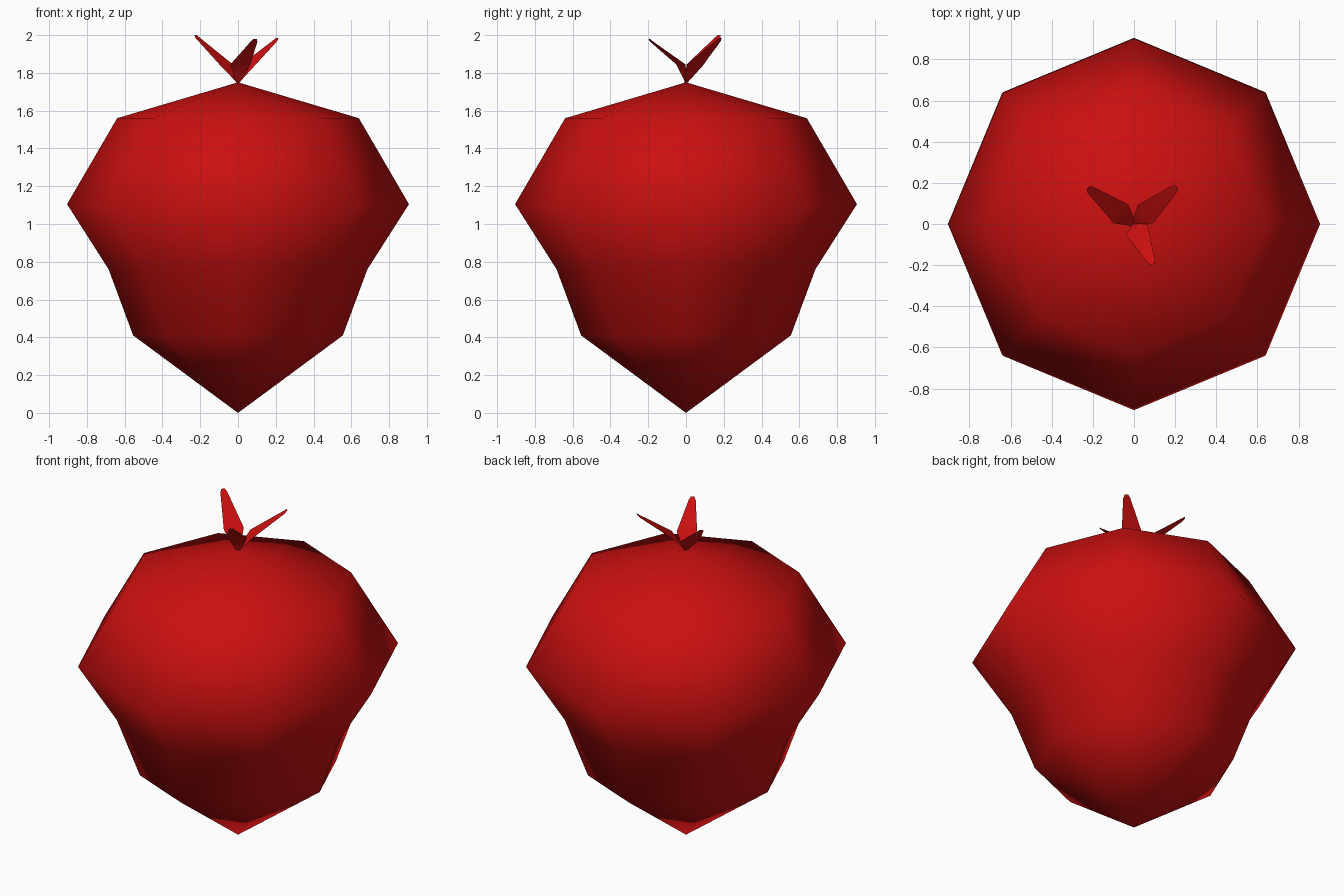
import bpy
import bmesh
from math import cos, sin, pi, radians

cube = bpy.data.objects.get("Cube")
if cube:
    bpy.data.objects.remove(cube)

red = bpy.data.materials.new("berry red")
red.use_nodes = True
colour = (0.6, 0.005, 0.005, 1)
red.diffuse_color = colour
red.node_tree.nodes["Principled BSDF"].inputs["Base Color"].default_value = colour


def finish(name, bm, smooth):
    mesh = bpy.data.meshes.new(name)
    bm.to_mesh(mesh)
    bm.free()
    mesh.materials.append(red)
    for face in mesh.polygons:
        face.use_smooth = smooth
    obj = bpy.data.objects.new(name, mesh)
    bpy.context.collection.objects.link(obj)
    return obj


# Fruit body: eight-sided lathe with a pointed tip and a shallow crown
SIDES = 8
rings = [(0.555, 0.41), (0.685, 0.76), (0.905, 1.105), (0.64, 1.56)]
bm = bmesh.new()
tip = bm.verts.new((0, 0, 0))
crown = bm.verts.new((0, 0, 1.75))
loops = [[bm.verts.new((r * cos(2 * pi * i / SIDES), r * sin(2 * pi * i / SIDES), z))
          for i in range(SIDES)] for r, z in rings]
for i in range(SIDES):
    j = (i + 1) % SIDES
    bm.faces.new((tip, loops[0][j], loops[0][i]))
    bm.faces.new((crown, loops[-1][i], loops[-1][j]))
    for low, high in zip(loops, loops[1:]):
        bm.faces.new((low[i], low[j], high[j], high[i]))
finish("fruit_body", bm, True)


# Leaves: narrow base, wide shoulder, blunt tip, all upright and spreading
def leaf(name, azimuth, shoulder, reach, top):
    a = radians(azimuth)
    profile = [(0, 0.012, 1.75), (shoulder, 0.058, 1.845),
               (reach - 0.015, 0.02, top - 0.015), (reach, 0.01, top)]
    bm = bmesh.new()
    pairs = []
    for along, half, z in profile:
        pairs.append([bm.verts.new((along * cos(a) - s * half * sin(a),
                                    along * sin(a) + s * half * cos(a), z))
                      for s in (-1, 1)])
    for low, high in zip(pairs, pairs[1:]):
        bm.faces.new((low[0], high[0], high[1], low[1]))
    finish(name, bm, True)


leaf("leaf_back_right", 142, 0.08, 0.285, 2.0)
leaf("leaf_back_left", 41, 0.075, 0.275, 1.985)
leaf("leaf_front", -65, 0.03, 0.215, 1.98)
